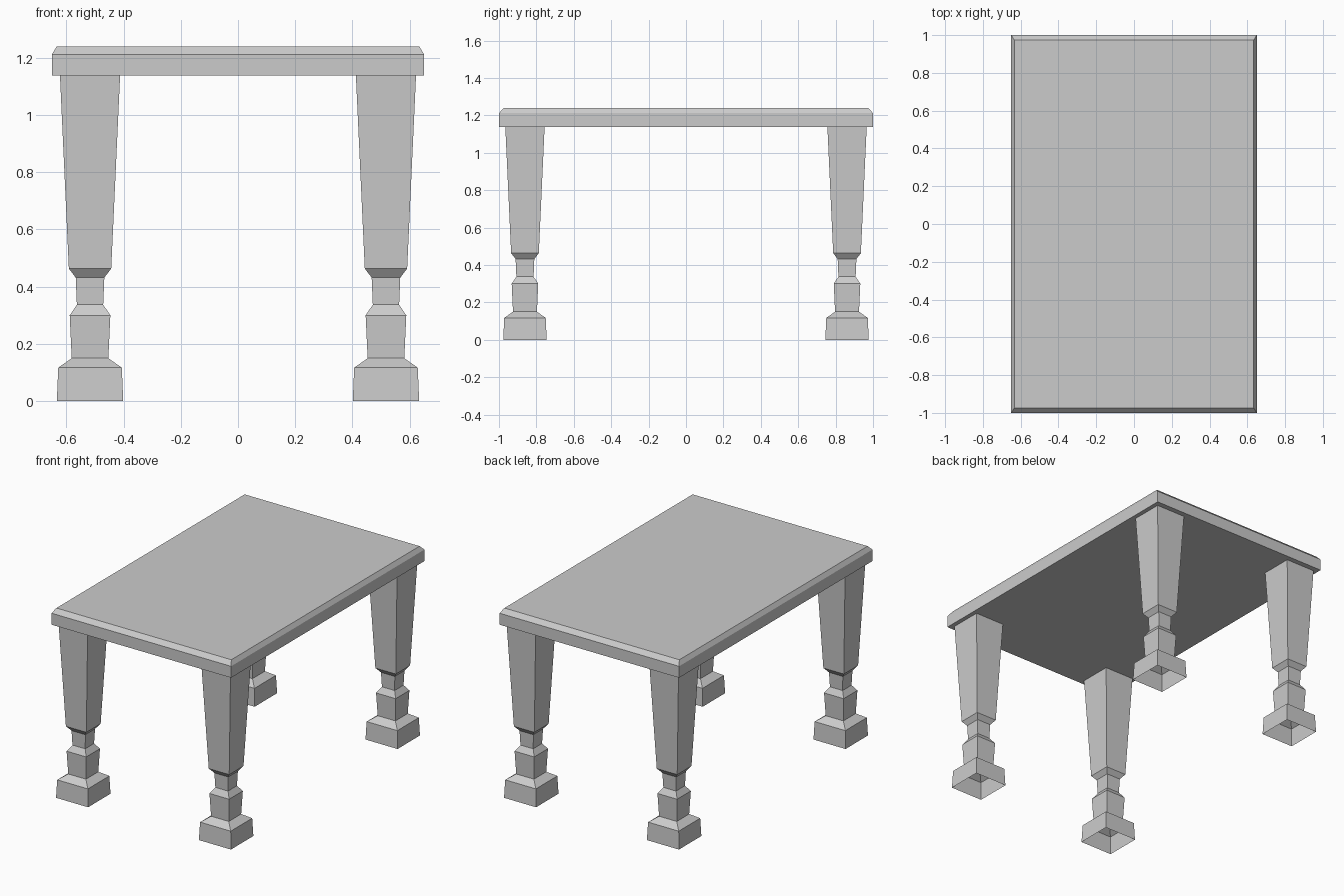
import bpy, bmesh

if "Cube" in bpy.data.objects:
    bpy.data.objects.remove(bpy.data.objects["Cube"])

def make_object(name, bm):
    bmesh.ops.recalc_face_normals(bm, faces=bm.faces[:])
    mesh = bpy.data.meshes.new(name)
    bm.to_mesh(mesh)
    bm.free()
    obj = bpy.data.objects.new(name, mesh)
    bpy.context.collection.objects.link(obj)
    return obj

def stack(name, sections, cx=0, cy=0, cap_bottom=True):
    """Loft rectangular sections (half x, half y, z) into one solid."""
    bm = bmesh.new()
    rings = [[bm.verts.new((cx + sx * hx, cy + sy * hy, z))
              for sx, sy in ((-1, -1), (1, -1), (1, 1), (-1, 1))]
             for hx, hy, z in sections]
    for a, b in zip(rings, rings[1:]):
        for i in range(4):
            j = (i + 1) % 4
            bm.faces.new((a[i], a[j], b[j], b[i]))
    bm.faces.new(rings[-1])
    if cap_bottom:
        bm.faces.new(rings[0][::-1])
    return make_object(name, bm)

# Tabletop slab with a chamfered upper edge
stack("tabletop", [(0.65, 1.0, 1.137), (0.65, 1.0, 1.212), (0.633, 0.973, 1.24)])

# Square turned leg profile: half width, height
profile = [(0.116, 0.0), (0.111, 0.117), (0.064, 0.15), (0.071, 0.30),
           (0.046, 0.337), (0.050, 0.432), (0.074, 0.463), (0.105, 1.137)]

# Four legs, hollow and open underneath
for side, sx in (("left", -1), ("right", 1)):
    for end, sy in (("front", -1), ("back", 1)):
        stack(f"{end}_{side}_leg", [(h, h, z) for h, z in profile],
              sx * 0.517, sy * 0.861, cap_bottom=False)
